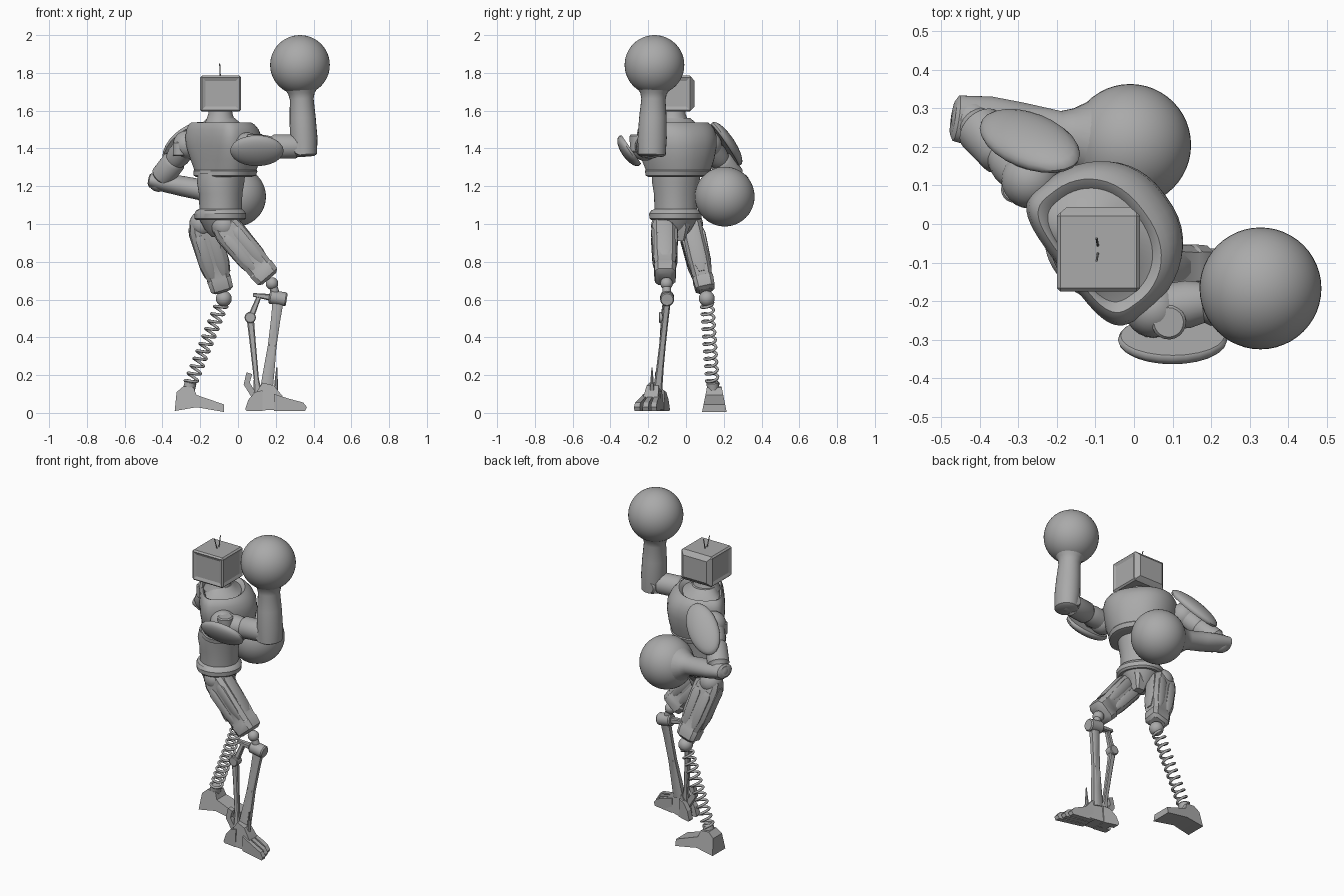
import bpy, bmesh, math
from mathutils import Vector as V, Matrix

if "Cube" in bpy.data.objects:
    bpy.data.objects.remove(bpy.data.objects["Cube"])

steel = bpy.data.materials.new("steel_grey")
steel.use_nodes = True
steel.diffuse_color = (0.4, 0.4, 0.4, 1)
steel.node_tree.nodes["Principled BSDF"].inputs["Base Color"].default_value = (0.4, 0.4, 0.4, 1)


def finish(name, bm, angle=35):
    bmesh.ops.recalc_face_normals(bm, faces=bm.faces)
    me = bpy.data.meshes.new(name)
    bm.to_mesh(me)
    bm.free()
    me.materials.append(steel)
    me.shade_smooth()
    me.set_sharp_from_angle(angle=math.radians(angle))
    ob = bpy.data.objects.new(name, me)
    bpy.context.collection.objects.link(ob)


def frame(axis, hint):
    z = V(axis).normalized()
    x = V(hint) - z * V(hint).dot(z)
    x.normalize()
    return x, z.cross(x), z


def loft(name, rings, angle=35):
    bm = bmesh.new()
    loops = [[bm.verts.new(p) for p in r] for r in rings]
    n = len(loops[0])
    for a, b in zip(loops, loops[1:]):
        for i in range(n):
            j = (i + 1) % n
            bm.faces.new((a[i], a[j], b[j], b[i]))
    bm.faces.new(loops[0])
    bm.faces.new(loops[-1])
    finish(name, bm, angle)


def power(v, e):
    return math.copysign(abs(v) ** e, v)


def limb(name, p0, p1, stations, hint=(0, 1, 0), sides=24, e=1.0):
    """Tube from p0 to p1; stations are (t, half width, half depth)."""
    p0, p1 = V(p0), V(p1)
    x, y, _ = frame(p1 - p0, hint)
    angles = [math.tau * (i + 0.5) / sides for i in range(sides)]
    loft(name, [[p0.lerp(p1, t) + x * a * power(math.cos(k), e) + y * b * power(math.sin(k), e)
                 for k in angles] for t, a, b in stations])


def rod(name, p0, p1, r, sides=20):
    limb(name, p0, p1, [(0, r * .85, r * .85), (.08, r, r), (.92, r, r), (1, r * .85, r * .85)],
         (0.1, 1, 0.2), sides)


def ball(name, c, r, seg=24):
    bm = bmesh.new()
    bmesh.ops.create_uvsphere(bm, u_segments=seg, v_segments=seg // 2, radius=r,
                              matrix=Matrix.Translation(c))
    finish(name, bm)


def prism(name, outline, y, half, taper=0.0, skew=0.0):
    """Side outline in x and z, given width along y; narrows with height, skews with x."""
    x0 = outline[0][0]
    loft(name, [[(px, y + skew * (px - x0) + s * half * (1 - taper * pz), pz) for px, pz in outline]
                for s in (-1, 1)], 20)


# Torso, turned towards its left; sections are (z, back, front, half width, back roundness)
FWD, LEFT = V((.8, .6, 0)), V((-.6, .8, 0))
CORE = FWD * -.11 + LEFT * .012


def torso(name, sections, n=48):
    rings = []
    for z, back, front, half, e in sections:
        ring = []
        for i in range(n):
            c, s = math.cos(math.tau * i / n), math.sin(math.tau * i / n)
            depth = front * c if c > 0 else back * power(c, e)
            ring.append(CORE + FWD * depth + LEFT * half * power(s, .85 if c > 0 else e) + V((0, 0, z)))
        rings.append(ring)
    loft(name, rings, 30)


torso("chest", [(1.25, .1, .165, .16, .9), (1.256, .105, .19, .175, .9), (1.28, .1, .2, .18, .85),
                (1.286, .094, .195, .176, .85), (1.34, .1, .21, .195, .7), (1.41, .11, .22, .21, .55),
                (1.46, .112, .215, .214, .5), (1.5, .107, .195, .207, .5), (1.525, .1, .17, .195, .5),
                (1.537, .092, .15, .18, .5), (1.53, .085, .14, .168, .55), (1.517, .08, .13, .155, .6),
                (1.535, .07, .1, .11, .8), (1.56, .062, .075, .08, 1)])
torso("waist", [(1.03, .105, .11, .11, 1), (1.07, .107, .112, .112, 1), (1.16, .11, .115, .115, 1),
                (1.22, .12, .125, .125, 1), (1.27, .11, .13, .13, 1)])
torso("belt", [(1.02, .115, .12, .125, .9), (1.03, .126, .13, .137, .9), (1.055, .128, .132, .138, .9),
               (1.072, .12, .122, .125, .9), (1.08, .108, .11, .11, 1)])
torso("pelvis", [(.93, .04, .045, .05, 1), (.97, .08, .085, .08, 1), (1.03, .11, .115, .115, 1)])
limb("crotch_plate", (-.06, -.04, 1.04), (-.06, -.03, .91), [(0, .06, .06), (.5, .055, .05), (1, .025, .03)], sides=8, e=.5)
limb("neck", (-.093, -.066, 1.53), (-.093, -.066, 1.62), [(0, .085, .085), (.3, .074, .074), (.6, .064, .064), (1, .06, .06)])

# Box head: recessed side panels, raised rear housing
bm = bmesh.new()
bmesh.ops.create_cube(bm, size=1, matrix=Matrix.Translation((-.092, -.073, 1.69)) @ Matrix.Diagonal((.216, .205, .19, 1)))
bmesh.ops.bevel(bm, geom=bm.edges[:], offset=.009, segments=1, affect='EDGES')
bm.normal_update()
for f in [f for f in bm.faces if f.calc_area() > .02 and abs(f.normal.z) < .5]:
    depth = .015 if f.normal.y > .5 else -.008
    bmesh.ops.inset_individual(bm, faces=[f], thickness=.025, depth=depth)
finish("head", bm, 20)
for side in (-1, 1):
    rod("antenna", (-.093, -.066 + side * .006, 1.77), (-.097, -.066 + side * .03, 1.85), .003, 8)


# Shoulder shields
def shield(name, centre, normal, along, size):
    x, y, z = frame(normal, along)
    rot = Matrix((x, y, z)).transposed().to_4x4()
    bm = bmesh.new()
    bmesh.ops.create_uvsphere(bm, u_segments=24, v_segments=14, radius=1,
                              matrix=Matrix.Translation(centre) @ rot @ Matrix.Diagonal((*size, 1)))
    bmesh.ops.bisect_plane(bm, geom=bm.verts[:] + bm.edges[:] + bm.faces[:], plane_co=V(centre) - z * size[2] * .3,
                           plane_no=z, clear_inner=True)
    bmesh.ops.holes_fill(bm, edges=[e for e in bm.edges if e.is_boundary])
    finish(name, bm)


shield("left_shoulder_shield", (-.27, .215, 1.425), (-.1, .8, .6), (.68, -.43, .59), (.165, .092, .042))
shield("right_shoulder_shield", (.1, -.3, 1.388), (0, -.8, -.55), (1, 0, 0), (.142, .095, .042))


# Arms with round gloves
def arm(side, shoulder, elbow, glove, lower):
    ball(side + "_shoulder", shoulder, .075)
    limb(side + "_upper_arm", shoulder, elbow, [(0, .06, .06), (.3, .062, .062), (.42, .054, .054), (.47, .064, .064),
                                                (.85, .064, .064), (.9, .052, .052), (1.05, .048, .048)], (.2, .3, 1))
    ball(side + "_elbow", elbow, .055)
    limb(side + "_forearm", elbow, glove, lower, (.1, 1, 0))
    ball(side + "_glove", glove, .158, 48)


arm("left", (-.27, .115, 1.42), (-.42, .268, 1.225), (-.01, .205, 1.145),
    [(-.12, .045, .03), (-.1, .06, .04), (.1, .07, .05), (.3, .067, .054), (.54, .06, .056),
     (.62, .072, .072), (.72, .1, .1)])
arm("right", (.05, -.22, 1.41), (.35, -.18, 1.41), (.328, -.167, 1.842),
    [(-.12, .06, .05), (-.1, .074, .066), (.1, .077, .073), (.35, .073, .069), (.58, .064, .063),
     (.65, .07, .07), (.72, .09, .09)])
rod("left_shoulder_pin", (-.31, .09, 1.36), (-.31, .09, 1.435), .035)
rod("right_shoulder_pin", (.09, -.25, 1.38), (.09, -.255, 1.475), .045)
rod("right_elbow_pin", (.33, -.25, 1.4), (.34, -.11, 1.4), .04)


# Armoured thighs
def thigh(side, hip, knee, width, depth, end):
    hip, knee = V(hip), V(knee)
    ball(side + "_hip", hip, .07)
    limb(side + "_thigh", hip, knee, [(-.06, width * .8, depth * .8), (.06, width, depth), (.55, width, depth),
                                      (.8, width * .88, depth * end), (.82, width * .94, depth * end * 1.06),
                                      (.96, width * .88, depth * end), (1, width * .6, depth * end * .7)],
         sides=8, e=.45)
    x, y, _ = frame(knee - hip, (0, 1, 0))
    for s in (-1, 1):
        for k in (-.45, .45):
            off = x * s * width * .93 + y * k * depth
            limb(side + "_thigh_panel", hip + off, knee + off * .8,
                 [(.12, .006, .015), (.2, .014, .026), (.6, .014, .024), (.76, .005, .012)], sides=8, e=.4)
    for k in (-1, 1):
        off = y * k * depth * .92
        limb(side + "_thigh_guard", hip + off, knee + off * .85,
             [(.02, .02, .006), (.12, .038, .014), (.6, .036, .014), (.75, .015, .005)], sides=8, e=.4)


thigh("left", (-.188, .02, 1.0), (-.082, .105, .645), .06, .08, .78)
thigh("right", (-.072, -.115, .99), (.165, -.11, .71), .064, .076, .93)

# Left lower leg: coil spring
KNEE, ANKLE = V((-.075, .11, .605)), V((-.255, .14, .15))
ball("left_knee", KNEE, .042)
x, y, _ = frame(ANKLE - KNEE, (0, 1, 0))
TURNS, STEPS = 11, 16
curve = bpy.data.curves.new("spring", 'CURVE')
curve.dimensions = '3D'
curve.bevel_depth = .0075
curve.bevel_resolution = 2
curve.use_fill_caps = True
spline = curve.splines.new('POLY')
spline.points.add(TURNS * STEPS)
for i, p in enumerate(spline.points):
    a = math.tau * i / STEPS
    p.co = (*(KNEE.lerp(ANKLE, .05 + .95 * i / (TURNS * STEPS)) + (x * math.cos(a) + y * math.sin(a)) * .032), 1)
curve.materials.append(steel)
bpy.context.collection.objects.link(bpy.data.objects.new("left_spring", curve))
rod("left_ankle", (-.25, .14, .165), (-.265, .145, .1), .032)
prism("left_foot", [(-.335, .01), (-.325, .11), (-.29, .14), (-.235, .135), (-.22, .095), (-.075, .045),
                    (-.075, .005), (-.22, .03)], .15, .066, 3)

# Right lower leg: linked struts
ball("right_knee_ball", (.18, -.103, .685), .033)
rod("right_knee_stem", (.18, -.103, .69), (.205, -.1, .61), .022)
rod("right_knee_barrel", (.165, -.1, .615), (.258, -.1, .6), .037)
limb("knee_link", (.215, -.1, .605), (.08, -.105, .625), [(0, .022, .022), (.6, .018, .015), (1, .015, .01)], sides=8, e=.5)
limb("front_strut", (.212, -.1, .59), (.15, -.15, .12), [(0, .02, .03), (.2, .018, .026), (.5, .018, .024), (.75, .02, .03),
                                                         (1, .025, .035)], sides=8, e=.5)
limb("upper_rear_strut", (.115, -.103, .625), (.065, -.118, .5), [(0, .014, .012), (1, .018, .018)], sides=8, e=.5)
rod("rear_strut_pivot", (.065, -.143, .505), (.065, -.093, .505), .03)
limb("rear_strut", (.065, -.118, .5), (.105, -.15, .1), [(0, .016, .02), (.3, .013, .017), (.8, .014, .014), (1, .02, .025)],
     sides=8, e=.5)

# Right foot: clawed, toes turned slightly outwards
prism("right_foot", [(.07, .01), (.09, .1), (.13, .16), (.19, .145), (.235, .09), (.26, .02)], -.15, .05, 2.5, -.22)
for k in (-1, 0, 1):
    prism("front_claw", [(.19, .01), (.19, .1), (.27, .075), (.33 - k * .015, .055), (.35 - k * .015, .03),
                         (.34 - k * .015, .01)], -.18 + k * .033, .016, 2, k * .05 - .22)
for k in (-1, 1):
    prism("rear_claw", [(.13, .01), (.13, .12), (.09, .11), (.055, .07), (.038, .02), (.045, .01)],
          -.162 + k * .03, .02, 2, -k * .08 - .22)
prism("heel_fin", [(.03, .15), (.045, .215), (.075, .205), (.062, .16), (.11, .08), (.08, .07)], -.15, .015)
limb("toe_spike", (.2, -.18, .1), (.205, -.18, .24), [(0, .015, .015), (1, .003, .003)], sides=8)
